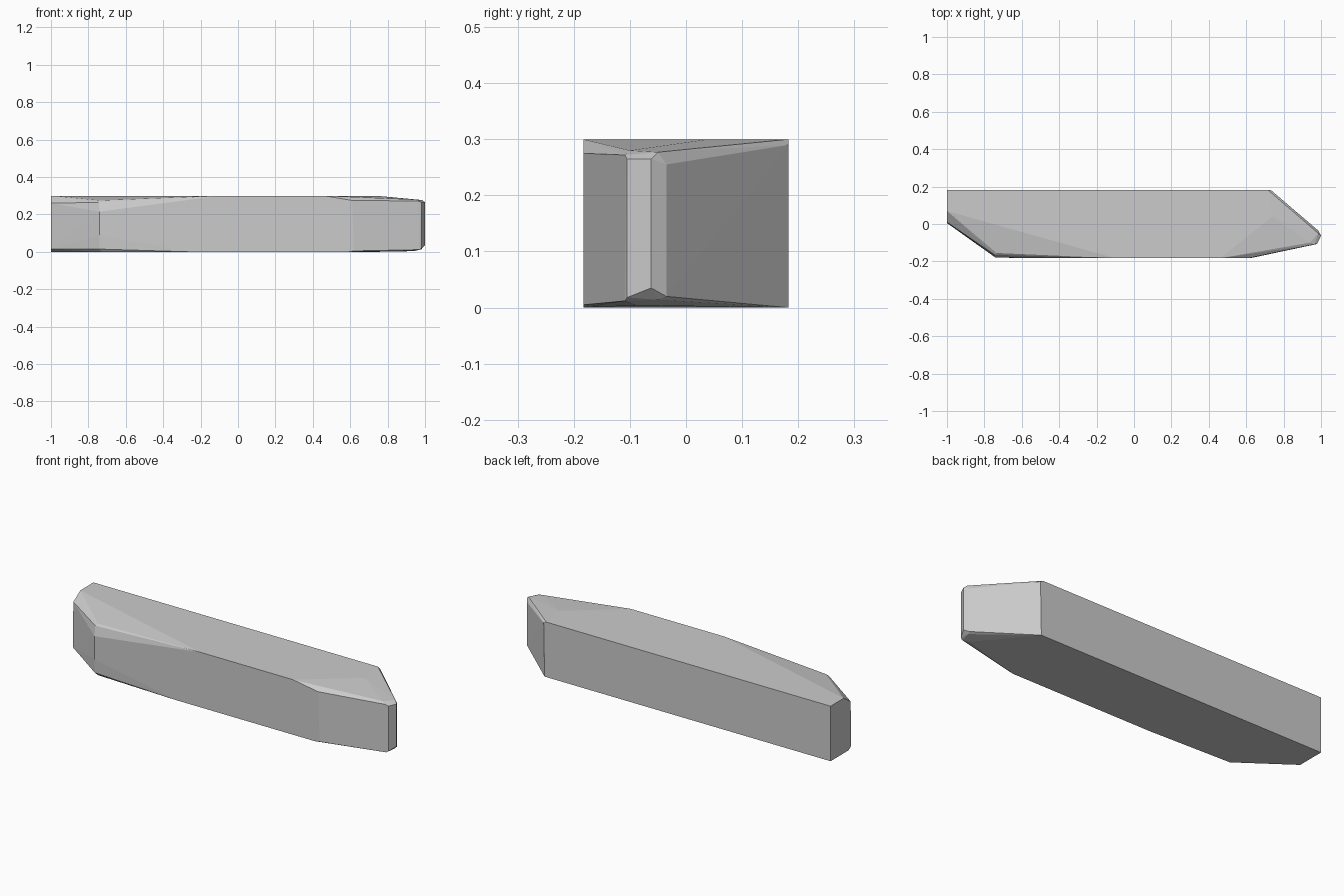
import bpy, bmesh, math

# Corner points of the chipped beam; the convex hull makes its planar facets
H, Y = 0.3, 0.183
points = [
    # square back edge
    (-1, Y, 0), (-1, Y, H), (0.725, Y, 0), (0.715, Y, H), (0.73, Y, 0.29),
    # left end
    (-1, 0.07, H), (-1, 0.01, 0.26), (-1, 0.005, 0.015), (-1, 0.03, 0),
    # chipped front left corner
    (-0.74, -0.18, 0.215), (-0.735, -0.155, 0.275), (-0.745, -0.165, 0.265),
    (-0.74, -0.18, 0.09), (-0.74, -0.177, 0.015), (-0.73, -0.165, 0),
    # long front edge
    (-0.1, -Y, H), (-0.25, -Y, 0), (0.46, -Y, H),
    (0.61, -Y, 0.275), (0.62, -Y, 0.005), (0.59, -Y, 0),
    # top and bottom slope starts near the tip
    (0.74, 0.04, H), (0.72, Y, 0),
    # blunt right tip
    (0.94, -0.1, 0.28), (0.94, -0.09, 0.004),
    (0.965, -0.109, 0.272), (0.97, -0.109, 0.012),
    (0.98, -0.105, 0.265), (0.98, -0.105, 0.018),
    (1, -0.062, 0.265), (1, -0.062, 0.035),
    (0.985, -0.05, 0.277), (0.98, -0.05, 0.014),
    (0.985, -0.035, 0.255), (0.985, -0.035, 0.02),
]

bm = bmesh.new()
for p in points:
    bm.verts.new(p)
hull = bmesh.ops.convex_hull(bm, input=bm.verts[:])
bmesh.ops.delete(bm, geom=list({v for v in hull["geom_interior"] + hull["geom_unused"]
                               if isinstance(v, bmesh.types.BMVert)}), context='VERTS')
bmesh.ops.dissolve_limit(bm, angle_limit=math.radians(0.5),
                         verts=bm.verts[:], edges=bm.edges[:])
bmesh.ops.recalc_face_normals(bm, faces=bm.faces[:])

mesh = bpy.data.meshes.new("chipped_beam")
bm.to_mesh(mesh)
bm.free()
beam = bpy.data.objects.new("chipped_beam", mesh)
bpy.context.collection.objects.link(beam)
